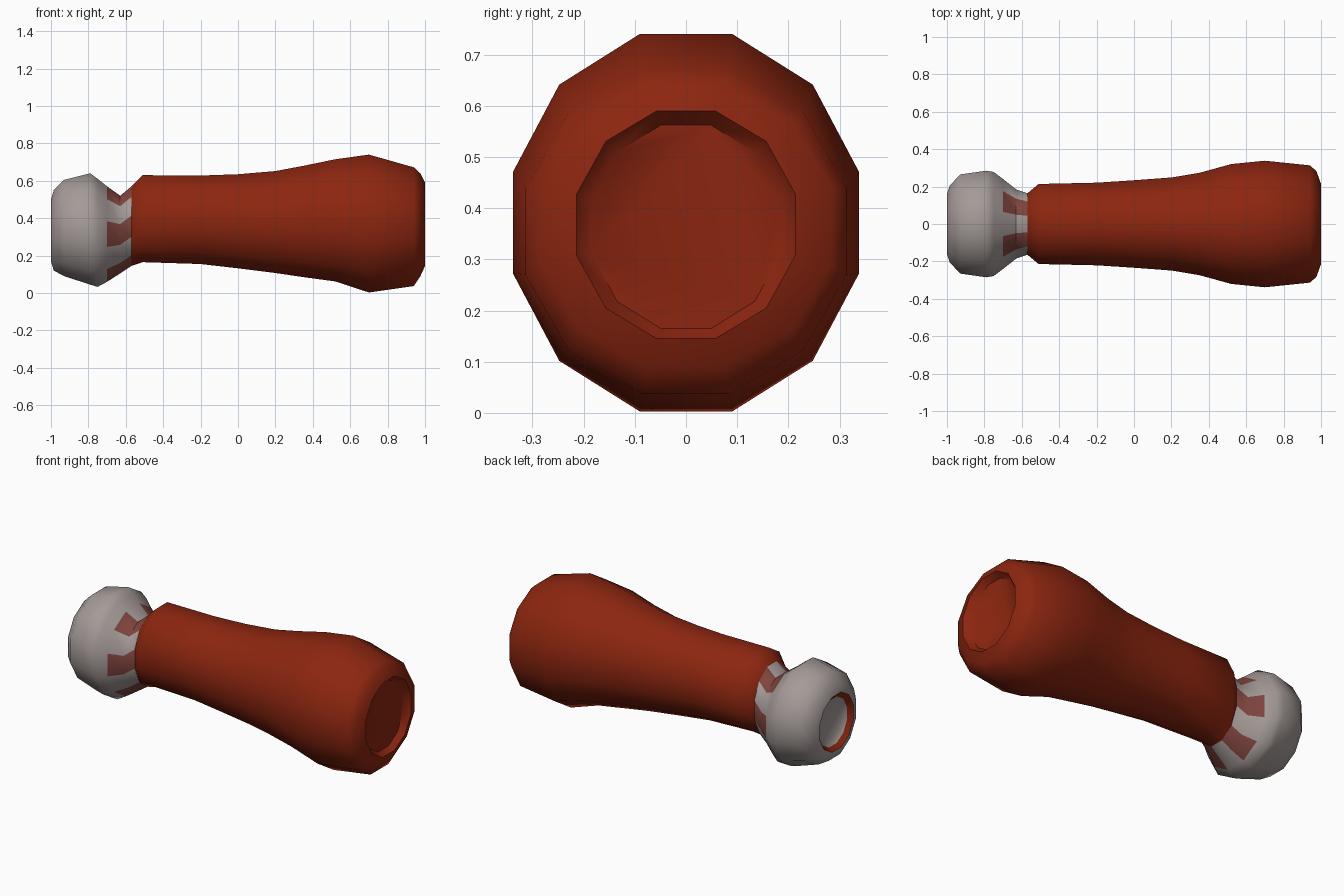
import bpy, bmesh, math

if "Cube" in bpy.data.objects:
    bpy.data.objects.remove(bpy.data.objects["Cube"])

SIDES = 12


def material(name, rgb):
    m = bpy.data.materials.new(name)
    m.diffuse_color = (*rgb, 1)
    m.use_nodes = True
    m.node_tree.nodes["Principled BSDF"].inputs["Base Color"].default_value = m.diffuse_color
    return m


red = material("dark red", (0.262, 0.019, 0.005))
grey = material("warm grey", (0.376, 0.328, 0.314))
stain = material("faded red", (0.216, 0.058, 0.048))


def loft(name, rings, mats, paint, cap_start, cap_end):
    """Skin 12-sided rings given as (x, z bottom, z top, half width)."""
    bm = bmesh.new()
    loops = []
    k = 1 / math.cos(math.radians(15))
    for x, z0, z1, w in rings:
        mid, h = (z0 + z1) / 2, (z1 - z0) / 2
        loop = []
        for i in range(SIDES):
            a = math.radians(30 * i - 15)
            loop.append(bm.verts.new((x, w * k * math.cos(a), mid + h * k * math.sin(a))))
        loops.append(loop)
    for r in range(len(loops) - 1):
        for i in range(SIDES):
            j = (i + 1) % SIDES
            f = bm.faces.new((loops[r][i], loops[r][j], loops[r + 1][j], loops[r + 1][i]))
            f.material_index = paint(r, i)
    if cap_start:
        bm.faces.new(loops[0][::-1])
    if cap_end:
        bm.faces.new(loops[-1])
    bmesh.ops.recalc_face_normals(bm, faces=bm.faces)
    # open shells: make sure the side walls face outward
    bm.faces.ensure_lookup_table()
    f = bm.faces[SIDES * (len(rings) // 2) + 3]
    if f.normal.z < 0:
        bmesh.ops.reverse_faces(bm, faces=bm.faces)
    me = bpy.data.meshes.new(name)
    bm.to_mesh(me)
    bm.free()
    for m in mats:
        me.materials.append(m)
    ob = bpy.data.objects.new(name, me)
    bpy.context.collection.objects.link(ob)
    bpy.ops.object.select_all(action='DESELECT')
    ob.select_set(True)
    bpy.context.view_layer.objects.active = ob
    bpy.ops.object.shade_smooth_by_angle(angle=math.radians(50))
    return ob


# Flared handle with a dished butt end
handle = [
    (-0.57, 0.145, 0.57, 0.165), (-0.51, 0.165, 0.63, 0.215),
    (-0.20, 0.155, 0.628, 0.222), (0.0, 0.132, 0.635, 0.235),
    (0.20, 0.107, 0.652, 0.25), (0.35, 0.085, 0.68, 0.275),
    (0.52, 0.062, 0.715, 0.322), (0.70, 0.003, 0.74, 0.34),
    (0.94, 0.037, 0.672, 0.315), (0.975, 0.09, 0.64, 0.285),
    (1.0, 0.145, 0.59, 0.215), (0.965, 0.165, 0.562, 0.185),
]
loft("handle", [(x, a, b, w * 0.995) for x, a, b, w in handle],
     [red], lambda r, i: 0, False, True)

# Rounded knob: dished end with red rim, stained patches around the neck
knob = [
    (-0.955, 0.22, 0.45, 0.11), (-0.975, 0.19, 0.47, 0.135),
    (-1.0, 0.17, 0.50, 0.16), (-0.985, 0.12, 0.55, 0.205),
    (-0.93, 0.09, 0.605, 0.265), (-0.79, 0.045, 0.64, 0.285),
    (-0.75, 0.033, 0.61, 0.278), (-0.70, 0.06, 0.57, 0.24),
    (-0.63, 0.105, 0.52, 0.185), (-0.57, 0.145, 0.57, 0.165),
]


def paint_knob(r, i):
    if r == 1:
        return 1
    if r in (7, 8) and i % 2 == 0:
        return 2
    return 0


loft("knob", knob, [grey, red, stain], paint_knob, True, False)
